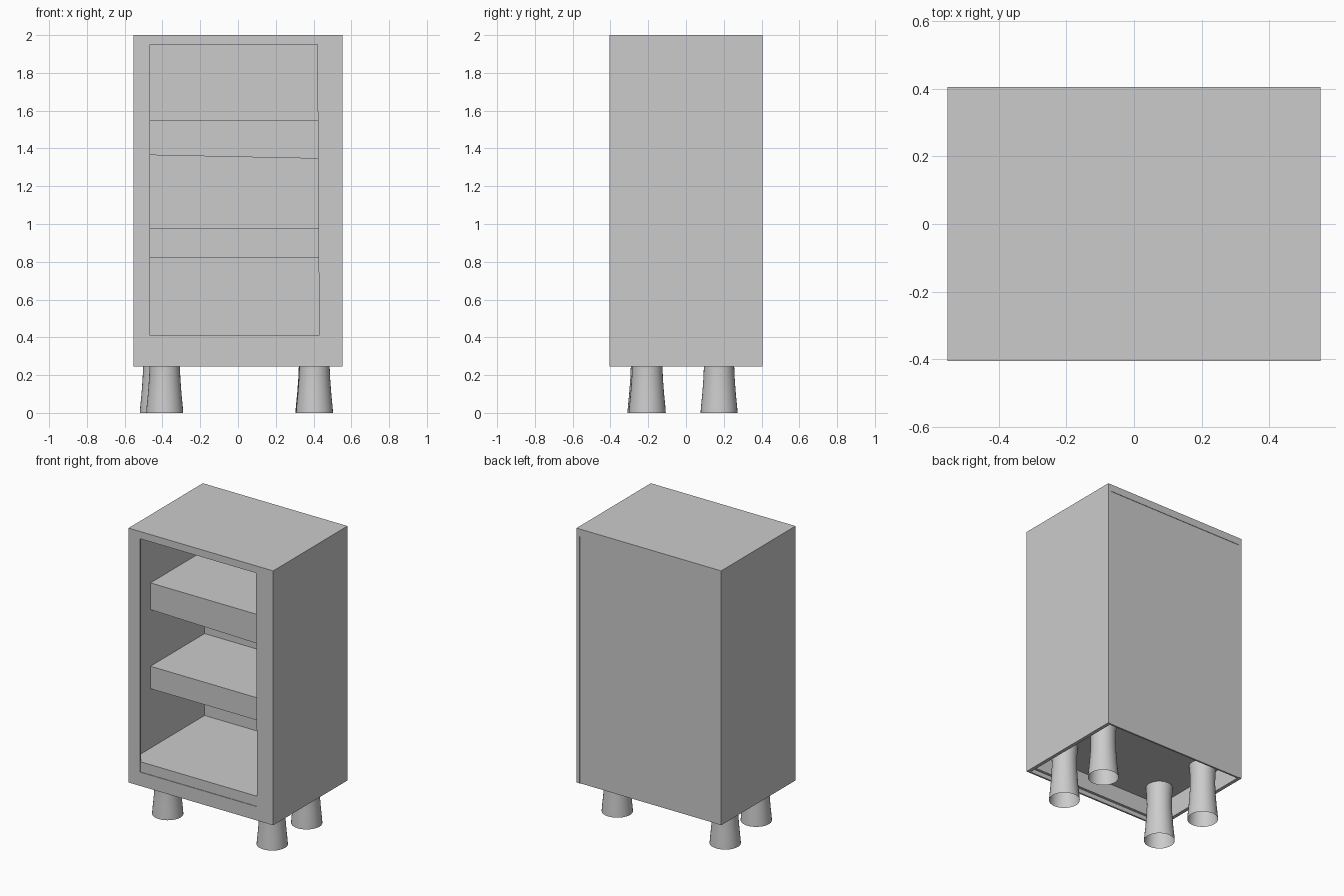
import bpy, bmesh
from math import cos, sin, tau

if "Cube" in bpy.data.objects:
    bpy.data.objects.remove(bpy.data.objects["Cube"])


def finish(name, bm, smooth=False):
    bmesh.ops.recalc_face_normals(bm, faces=bm.faces)
    mesh = bpy.data.meshes.new(name)
    bm.to_mesh(mesh)
    bm.free()
    ob = bpy.data.objects.new(name, mesh)
    bpy.context.collection.objects.link(ob)
    for p in mesh.polygons:
        p.use_smooth = smooth
    return ob


def box(name, x, y, z, tilt=0.0):
    """Box from (min, max) ranges; tilt skews the underside along x."""
    bm = bmesh.new()
    bmesh.ops.create_cube(bm, size=1)
    for v in bm.verts:
        i, j, k = (c > 0 for c in v.co)
        v.co = (x[i], y[j], z[k])
        if not k:
            v.co.z += tilt if i else -tilt
    return finish(name, bm)


X, Y, BOTTOM, TOP = 0.552, 0.405, 0.245, 2.0
INNER = 0.528                      # inside face of the side walls
OPEN_L, OPEN_RT, OPEN_RB = -0.465, 0.42, 0.43
OPEN_B, OPEN_T = 0.34, 1.95


# front frame: a plate with a slightly skewed opening
def front_frame():
    outer = [(-X, BOTTOM), (X, BOTTOM), (X, TOP), (-X, TOP)]
    inner = [(OPEN_L, OPEN_B), (OPEN_RB, OPEN_B), (OPEN_RT, OPEN_T), (OPEN_L, OPEN_T)]
    bm = bmesh.new()
    rings = [[bm.verts.new((x, y, z)) for x, z in ring]
             for y in (-Y, -Y + 0.012) for ring in (outer, inner)]
    fo, fi, bo, bi = rings
    for a, b in ((fo, fi), (bo, bi), (fo, bo), (fi, bi)):
        for i in range(4):
            j = (i + 1) % 4
            bm.faces.new((a[i], a[j], b[j], b[i]))
    return finish("front_frame", bm)


front_frame()

# carcass: sides and top slab
for side, s in (("left", -1), ("right", 1)):
    box(f"{side}_side_panel", sorted((s * INNER, s * X)), (-Y + 0.012, Y), (BOTTOM, TOP))
box("top_panel", (-INNER, INNER), (-Y + 0.012, Y), (OPEN_T, TOP))

# back boards meeting at the shelf tops
for i, z in enumerate(((BOTTOM, 0.975), (0.975, 1.55), (1.55, OPEN_T))):
    box(f"back_board_{i + 1}", (-INNER, INNER), (0.39, 0.402), z)

# raised floor with a lip behind the frame, open underneath
box("floor_panel", (-INNER, INNER), (-Y + 0.03, 0.39), (0.388, 0.41))
box("floor_front_lip", (-INNER, INNER), (-Y + 0.004, -Y + 0.03), (0.275, 0.41))

# thick shelves, set back from the front
box("lower_shelf", (-INNER, INNER), (-0.2, 0.39), (0.82, 0.975))
box("upper_shelf", (-INNER, INNER), (-0.2, 0.39), (1.355, 1.55), tilt=-0.011)


# flared, hollow legs turned from one profile
LEG_PROFILE = [(0.098, 0.0), (0.096, 0.03), (0.089, 0.10), (0.083, 0.18),
               (0.080, 0.25), (0.081, 0.32), (0.086, 0.39)]


def leg(name, cx, cy, sides=32):
    bm = bmesh.new()
    rings = [[bm.verts.new((cx + r * cos(tau * i / sides), cy + r * sin(tau * i / sides), z))
              for i in range(sides)] for r, z in LEG_PROFILE]
    for a, b in zip(rings, rings[1:]):
        for i in range(sides):
            j = (i + 1) % sides
            bm.faces.new((a[i], a[j], b[j], b[i]))
    return finish(name, bm, smooth=True)


for name, cx, cy in (("front_left_leg", -0.388, -0.212), ("front_right_leg", 0.405, -0.205),
                     ("back_left_leg", -0.422, 0.175), ("back_right_leg", 0.402, 0.175)):
    leg(name, cx, cy)
